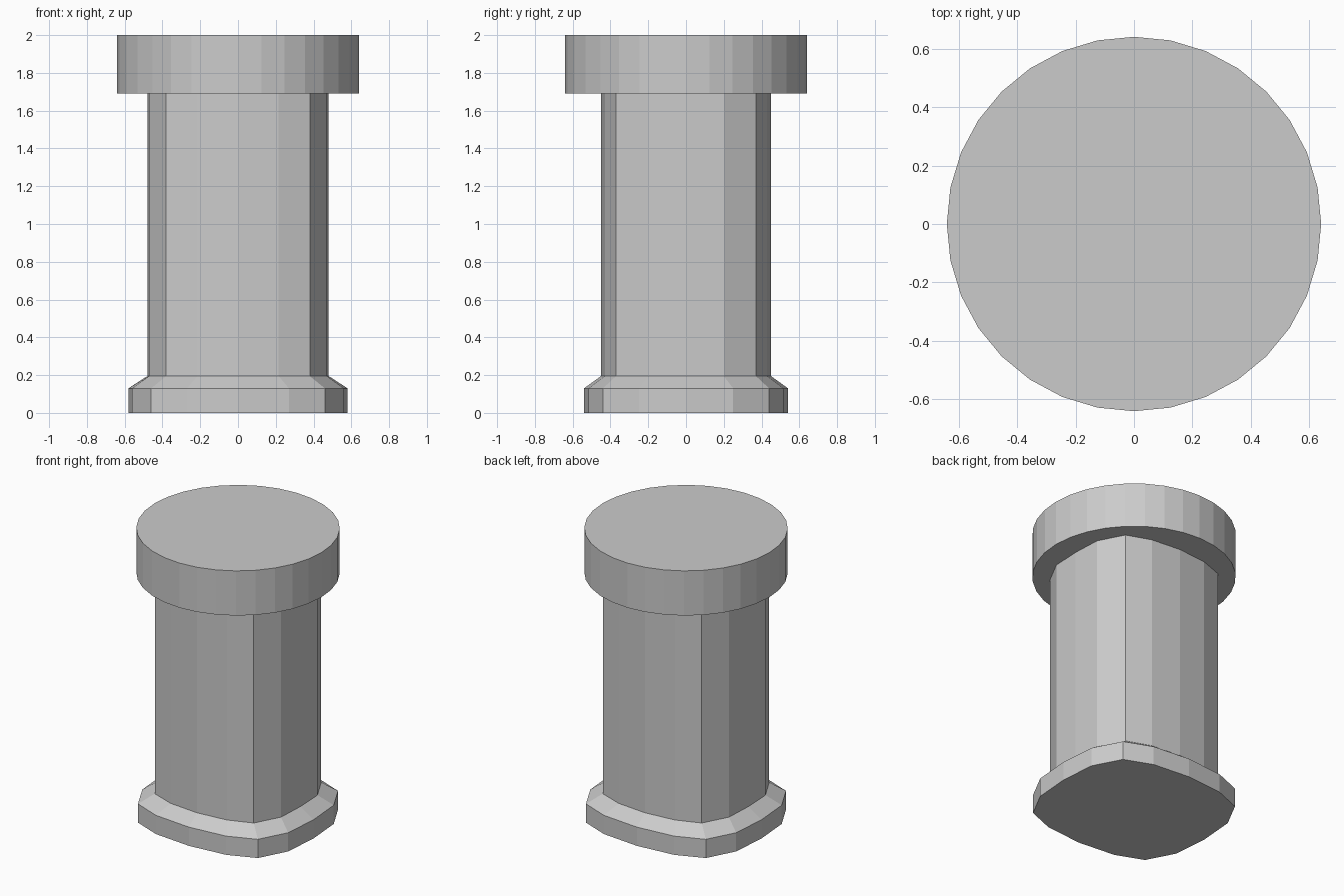
import bpy
import bmesh
from math import cos, sin, tau

default_cube = bpy.data.objects.get("Cube")
if default_cube:
    bpy.data.objects.remove(default_cube, do_unlink=True)

# Plain grey material
grey = bpy.data.materials.new("plain_grey")
grey.use_nodes = True
colour = (0.6, 0.6, 0.6, 1)
grey.diffuse_color = colour
grey.node_tree.nodes["Principled BSDF"].inputs["Base Color"].default_value = colour


def full_outline(quarter):
    """Mirror a quarter outline, running from +x to +y, into a closed loop."""
    half = quarter + [(-x, y) for x, y in reversed(quarter[:-1])]
    return half + [(-x, -y) for x, y in half[1:-1]]


def loft(name, sections):
    """Skin matching (outline, height) sections and cap both ends."""
    bm = bmesh.new()
    rings = [[bm.verts.new((x, y, z)) for x, y in outline] for outline, z in sections]
    for low, high in zip(rings, rings[1:]):
        for i in range(len(low)):
            j = (i + 1) % len(low)
            bm.faces.new((low[i], low[j], high[j], high[i]))
    bm.faces.new(reversed(rings[0]))
    bm.faces.new(rings[-1])
    mesh = bpy.data.meshes.new(name)
    bm.to_mesh(mesh)
    bm.free()
    mesh.materials.append(grey)
    obj = bpy.data.objects.new(name, mesh)
    bpy.context.collection.objects.link(obj)
    return obj


# Bulging square outlines with a crease at each corner
foot = full_outline([(0.58, 0), (0.56, 0.25), (0.46, 0.44), (0.27, 0.515), (0, 0.54)])
shaft = full_outline([(0.48, 0), (0.47, 0.2), (0.38, 0.37), (0.215, 0.43), (0, 0.45)])
disc = [(0.64 * cos(tau * i / 32), 0.64 * sin(tau * i / 32)) for i in range(32)]

# Flared foot and shaft, then the round cap
loft("foot_and_shaft", [(foot, 0), (foot, 0.13), (shaft, 0.195), (shaft, 1.69)])
loft("round_cap", [(disc, 1.69), (disc, 2)])
